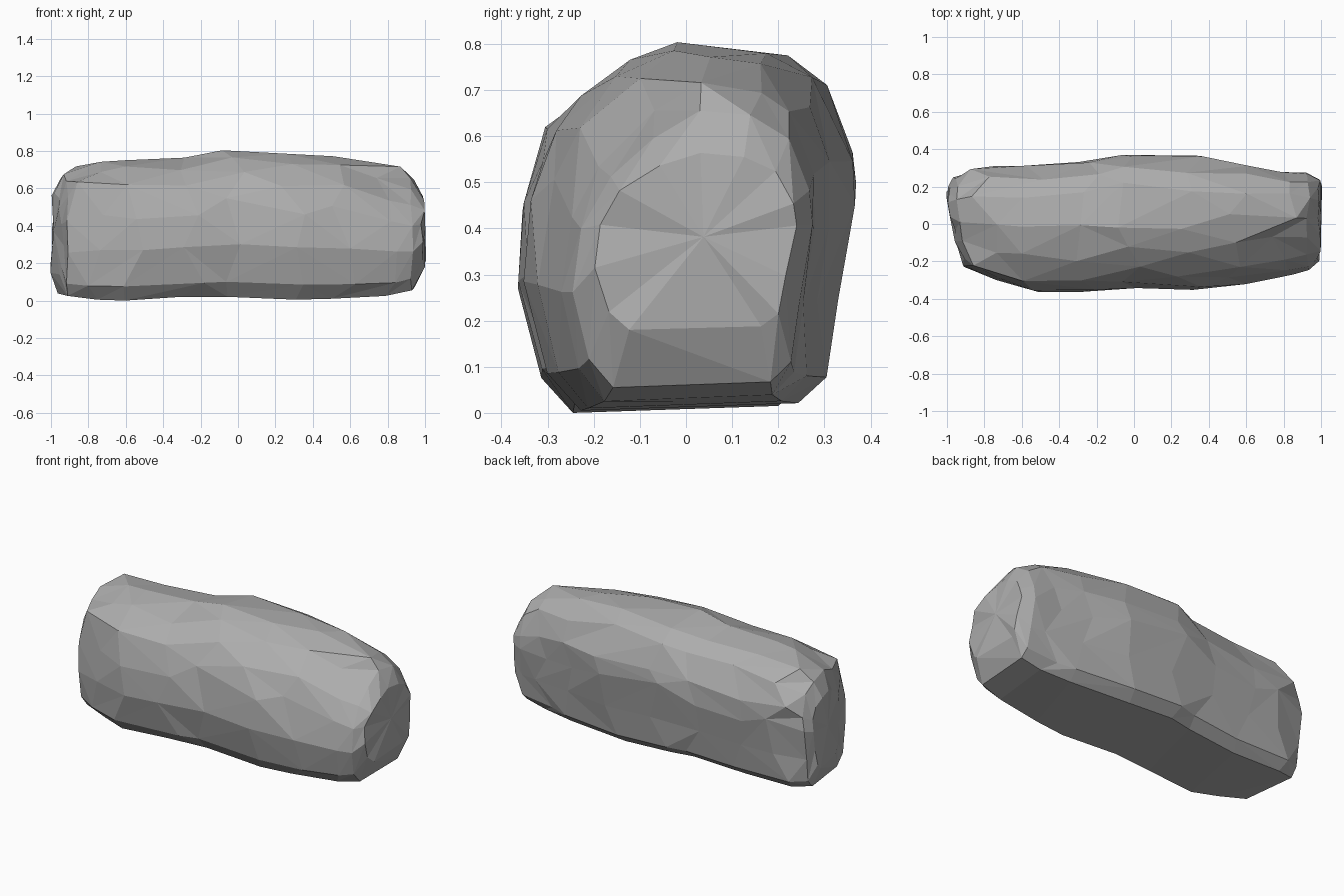
import bpy, bmesh, random
from mathutils import Vector

random.seed(11)
if "Cube" in bpy.data.objects:
    bpy.data.objects.remove(bpy.data.objects["Cube"])

stone = bpy.data.materials.new("stone grey")
stone.use_nodes = True
grey = (0.42, 0.42, 0.42, 1)
stone.diffuse_color = grey
stone.node_tree.nodes["Principled BSDF"].inputs["Base Color"].default_value = grey

# Cross-section: across (-1 front, 1 back) and up (0 to 1).
# The front shoulder goes from full at one end to worn away at the other.
foot = [(-.65, 0), (-.85, .1)]
full = [(-1, .36), (-.97, .64), (-.84, .84), (-.48, .95), (-.03, 1)]
worn = [(-.98, .33), (-.9, .54), (-.65, .71), (-.25, .87), (.08, .97)]
rear = [(.5, .96), (.8, .88), (.97, .7), (1, .58), (.89, .3), (.82, .09), (.65, .02)]

# Stations: x, slant, front y, back y, bottom z, top z, shoulder wear
stations = [(-.965, -.17, -.13, .2, .14, .58, .3), (-.93, -.13, -.23, .25, .025, .68, .2),
            (-.80, -.05, -.30, .31, .005, .745, .1), (-.55, 0, -.365, .32, 0, .755, .1),
            (-.25, 0, -.365, .34, .02, .77, .2), (-.02, 0, -.345, .37, .02, .825, .35),
            (.3, 0, -.355, .37, .005, .81, .4), (.57, 0, -.325, .32, .01, .79, .55),
            (.8, 0, -.275, .285, .025, .735, .85), (.93, 0, -.25, .275, .055, .67, .8),
            (.99, .01, -.2, .24, .18, .57, .5)]

bm = bmesh.new()
rings = []
last = len(stations) - 1
for i, (x, slant, front, back, low, high, wear) in enumerate(stations):
    shoulder = [Vector(f).lerp(Vector(w), wear) for f, w in zip(full, worn)]
    section = [Vector(p) for p in foot] + shoulder + [Vector(p) for p in rear]
    n = len(section)
    rough = 1 if 1 < i < last - 1 else .2
    ring = []
    for j, point in enumerate(section):
        # Slide upper corners along the outline to break up the rows
        if 2 < j < n - 3:
            slide = random.uniform(-.3, .3) * rough
            point = point.lerp(section[j + 1 if slide > 0 else j - 1], abs(slide))
        u, v = point
        y = (front + back) / 2 + u * (back - front) / 2
        z = low + v * (high - low)
        chip = random.uniform(-.07, .07) * rough
        ring.append(bm.verts.new((x + slant * y + chip, y, z)))
    rings.append(ring)

# Side facets, each split along its outward-bulging diagonal
for i in range(last):
    a, b = rings[i], rings[i + 1]
    for j in range(n):
        k = (j + 1) % n
        axis = Vector((0, 0, .35))
        rise = ((a[j].co + b[k].co) - (a[k].co + b[j].co)) / 2
        outward = (a[j].co + b[k].co) / 2 - axis
        outward.x = 0
        if rise.dot(outward) > 0:
            tris = ((a[j], a[k], b[k]), (a[j], b[k], b[j]))
        else:
            tris = ((a[j], a[k], b[j]), (a[k], b[k], b[j]))
        for t in tris:
            bm.faces.new(t)

# Faceted end caps
for ring, bulge in ((rings[0], -.012), (rings[-1], .01)):
    tip = sum((v.co for v in ring), Vector()) / n + Vector((bulge, 0, 0))
    tip = bm.verts.new(tip)
    for j in range(n):
        bm.faces.new((ring[j], ring[(j + 1) % n], tip))

# Merge near-level triangles into broad facets
bmesh.ops.dissolve_limit(bm, angle_limit=.1, verts=bm.verts, edges=bm.edges)
bmesh.ops.triangulate(bm, faces=bm.faces)
bmesh.ops.recalc_face_normals(bm, faces=bm.faces)

mesh = bpy.data.meshes.new("boulder")
bm.to_mesh(mesh)
bm.free()
mesh.materials.append(stone)
boulder = bpy.data.objects.new("boulder", mesh)
bpy.context.collection.objects.link(boulder)
